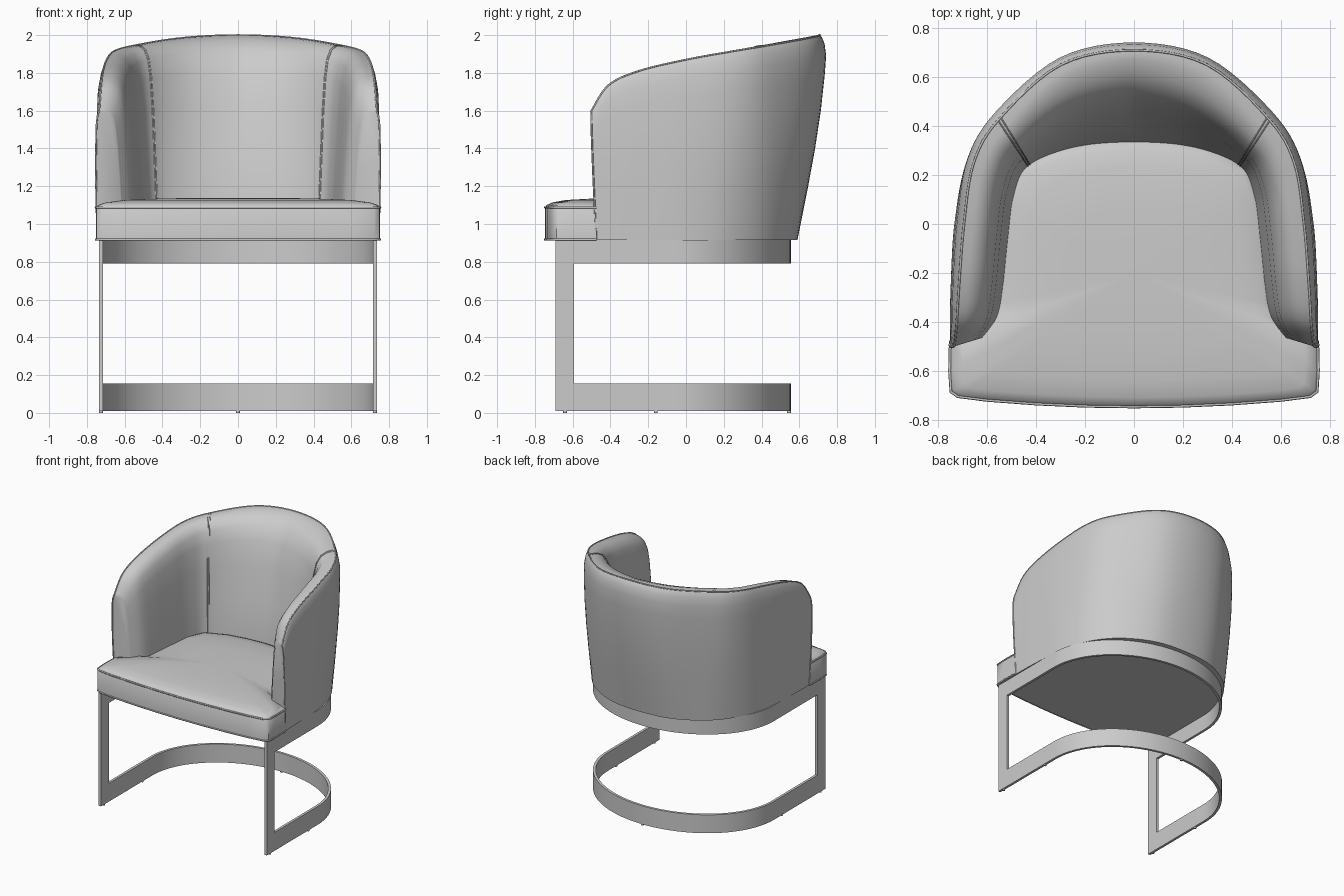
import bpy, bmesh, math
from mathutils import Vector

cube = bpy.data.objects.get("Cube")
if cube:
    bpy.data.objects.remove(cube, do_unlink=True)

grey = bpy.data.materials.new("light grey")
grey.use_nodes = True
grey.diffuse_color = (0.6, 0.6, 0.6, 1)
grey.node_tree.nodes["Principled BSDF"].inputs["Base Color"].default_value = grey.diffuse_color


def finish(name, bm, angle=40):
    bmesh.ops.recalc_face_normals(bm, faces=bm.faces)
    mesh = bpy.data.meshes.new(name)
    bm.to_mesh(mesh)
    bm.free()
    mesh.materials.append(grey)
    obj = bpy.data.objects.new(name, mesh)
    bpy.context.collection.objects.link(obj)
    bpy.ops.object.select_all(action="DESELECT")
    obj.select_set(True)
    bpy.context.view_layer.objects.active = obj
    bpy.ops.object.shade_smooth_by_angle(angle=math.radians(angle))
    return obj


def loft(name, rings, angle=40):
    """Skin closed rings in order and cap both ends."""
    bm = bmesh.new()
    loops = [[bm.verts.new(p) for p in ring] for ring in rings]
    n = len(loops[0])
    for a, b in zip(loops, loops[1:]):
        for i in range(n):
            j = (i + 1) % n
            bm.faces.new((a[i], a[j], b[j], b[i]))
    bm.faces.new(loops[0])
    bm.faces.new(loops[-1])
    return finish(name, bm, angle)


def piping(name, points, radius):
    curve = bpy.data.curves.new(name, "CURVE")
    curve.dimensions = "3D"
    curve.bevel_depth = radius
    curve.bevel_resolution = 1
    spline = curve.splines.new("POLY")
    spline.points.add(len(points) - 1)
    for p, co in zip(spline.points, points):
        p.co = (*co, 1)
    curve.materials.append(grey)
    bpy.context.collection.objects.link(bpy.data.objects.new(name, curve))


def catmull(rows, t):
    """Smooth interpolation of number rows at position t."""
    i = min(int(t), len(rows) - 2)
    f = t - i
    p0, p1, p2, p3 = (rows[min(max(k, 0), len(rows) - 1)] for k in range(i - 1, i + 3))
    return [0.5 * (2 * b + (c - a) * f + (2 * a - 5 * b + 4 * c - d) * f * f
                   + (3 * b - a - 3 * c + d) * f ** 3)
            for a, b, c, d in zip(p0, p1, p2, p3)]


# Wraparound shell: outer base x y, ridge x y z, inner base x y, from back to arm front
HALF = [
    (0, .59, 0, .71, 2.0, 0, .335),
    (.26, .56, .3, .65, 1.985, .24, .315),
    (.5, .43, .55, .43, 1.945, .43, .24),
    (.65, .24, .655, .25, 1.915, .49, .12),
    (.72, .02, .695, 0, 1.87, .515, -.06),
    (.74, -.25, .715, -.25, 1.81, .535, -.25),
    (.745, -.4, .725, -.41, 1.735, .56, -.38),
    (.745, -.475, .735, -.5, 1.6, .62, -.465),
]
SIDE = [tuple(-v if i in (0, 2, 5) else v for i, v in enumerate(r)) for r in HALF]
ROWS = SIDE[:0:-1] + HALF
MID = len(HALF) - 1
BASE, SEAT = .915, 1.1
OUTER = [(0, 0), (.27, .026), (.45, .04), (.63, .048), (.8, .048), (.9, .044), (.96, .028), (.99, .01)]
ROLL = [(.04, 0), (.1, .005), (.25, .03), (.42, .09), (.56, .2), (.7, .4), (.85, .7), (1, 1)]


def section(t):
    """Outer wall, ridge, then rolled inner wall at one station."""
    ox, oy, rx, ry, rz, ix, iy = catmull(ROWS, t)
    away = abs(t - MID)
    base, ridge, inner = Vector((ox, oy, BASE)), Vector((rx, ry, rz)), Vector((ix, iy, SEAT))
    out = Vector((rx - ix, ry - iy, 0)).normalized()
    bulge = 1 - .1 * away
    pts = [base.lerp(ridge, f) + out * b * bulge for f, b in OUTER]
    pts.append(ridge)
    power = 1 - .25 * min(away, 2)
    for h, d in ROLL:
        p = ridge.lerp(inner, h ** power)
        p.z = rz + (SEAT - rz) * d
        pts.append(p)
    pts.append(Vector((ix, iy, BASE)))
    return pts


STEP = 6
stations = [section(i / STEP) for i in range(2 * MID * STEP + 1)]
loft("shell", stations, 50)

# Piping on the ridge, on the arm fronts and down the inner seams
R = len(OUTER)
piping("ridge_piping", stations[0][:R] + [s[R] for s in stations] + stations[-1][R - 1::-1], .005)
for side, name in ((-1, "right"), (1, "left")):
    for shift in (-.03, .03):
        piping(name + "_inner_seam", section(MID + side * (2 + shift))[R:-1], .003)

# Seat cushion: wide front, narrower tongue between the arms, crowned top
outline = [(0, -.747), (.2, -.744), (.4, -.735), (.6, -.72), (.72, -.705), (.748, -.685),
           (.753, -.6), (.75, -.475), (.6, -.4), (.57, -.33), (.55, -.1), (.53, .1),
           (.47, .24), (.3, .31), (.15, .335), (0, .345)]
outline += [(-x, y) for x, y in outline[-2:0:-1]]
CENTRE = -.2


def seat_ring(s, z):
    return [Vector((x * s, CENTRE + (y - CENTRE) * s, z)) for x, y in outline]


loft("seat", [seat_ring(s, z) for s, z in
              ((1, BASE), (1, 1.085), (.985, 1.1), (.93, 1.114), (.8, 1.127), (.5, 1.136), (.1, 1.138))], 50)
front = [i for i, p in enumerate(outline) if p[1] < -.45]
front = [i for i in front if outline[i][0] < 0] + [i for i in front if outline[i][0] >= 0]
for name, z in (("seat_top_piping", 1.088), ("seat_bottom_piping", .918)):
    ring = seat_ring(1, z)
    piping(name, [ring[i] for i in front], .006)

# Flat metal frame: two curved bands joined by front posts
WIDE, BACK, BEND, FRONT, THICK = .735, .555, -.05, -.69, .02


def frame_path(inset):
    a, b = WIDE - inset, BACK - inset - BEND
    arc = [(a * math.cos(k * math.pi / 48), BEND + b * math.sin(k * math.pi / 48)) for k in range(49)]
    return [(a, FRONT)] + arc + [(-a, FRONT)]


for name, low, high in (("lower_band", .01, .155), ("upper_band", .79, BASE)):
    loft(name, [[(*p, low), (*q, low), (*q, high), (*p, high)]
                for p, q in zip(frame_path(0), frame_path(THICK))], 30)


def box(name, x0, x1, y0, y1, z0, z1):
    loft(name, [[(x0, y0, z), (x1, y0, z), (x1, y1, z), (x0, y1, z)] for z in (z0, z1)])


def foot(name, x, y):
    ring = [(x + .01 * math.cos(k * math.pi / 6), y + .01 * math.sin(k * math.pi / 6)) for k in range(12)]
    loft(name, [[(*p, z) for p in ring] for z in (0, .012)])


for side, name in ((-1, "right"), (1, "left")):
    xs = sorted((side * WIDE, side * (WIDE - THICK)))
    box(name + "_post", *xs, FRONT, -.592, .155, .79)
    for y in (-.64, -.16):
        foot(name + "_foot", side * (WIDE - THICK / 2), y)
foot("back_foot", 0, BACK - THICK / 2)
